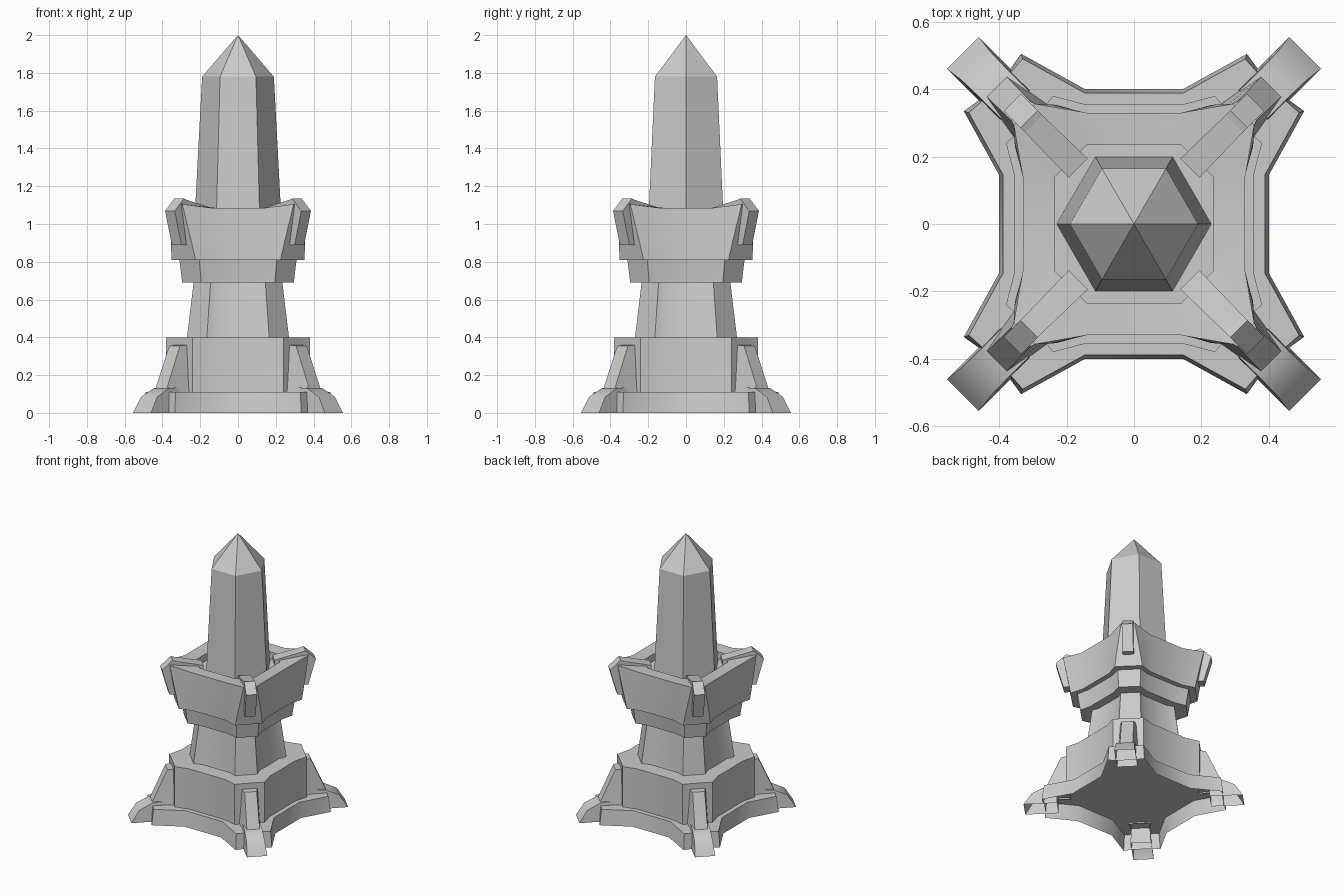
import bpy, bmesh, math
from mathutils import Matrix, Vector

if "Cube" in bpy.data.objects:
    bpy.data.objects.remove(bpy.data.objects["Cube"], do_unlink=True)

stone = bpy.data.materials.new("grey stone")
stone.use_nodes = True
GREY = (0.6, 0.6, 0.6, 1)
stone.diffuse_color = GREY
bsdf = stone.node_tree.nodes["Principled BSDF"]
bsdf.inputs["Base Color"].default_value = GREY
bsdf.inputs["Roughness"].default_value = 0.8


def loft(name, rings, bottom=True, top=True, turn=0.0):
    """Skin a stack of counter-clockwise rings, with optional end caps."""
    bm = bmesh.new()
    rows = [[bm.verts.new(p) for p in ring] for ring in rings]
    n = len(rows[0])
    for a, b in zip(rows, rows[1:]):
        for i in range(n):
            j = (i + 1) % n
            bm.faces.new((a[i], a[j], b[j], b[i]))
    if bottom:
        bm.faces.new(rows[0][::-1])
    if top:
        bm.faces.new(rows[-1])
    bm.transform(Matrix.Rotation(turn, 4, "Z"))
    mesh = bpy.data.meshes.new(name)
    bm.to_mesh(mesh)
    bm.free()
    mesh.materials.append(stone)
    obj = bpy.data.objects.new(name, mesh)
    bpy.context.collection.objects.link(obj)
    bpy.ops.object.select_all(action="DESELECT")
    obj.select_set(True)
    bpy.context.view_layer.objects.active = obj
    bpy.ops.object.shade_smooth_by_angle(angle=math.radians(32))
    return obj


def star(z, *half, lift=0.0):
    """Four-sided outline from half of one side; lift raises the tips."""
    pts = [Vector((x, -y, z + (lift if i else 0))) for i, (x, y) in enumerate(half)]
    side = [Vector((-p.x, p.y, p.z)) for p in reversed(pts)] + pts
    return [Matrix.Rotation(k * math.pi / 2, 3, "Z") @ p for k in range(4) for p in side]


def bar(r0, r1, w0, w1, z0, z1):
    """Rectangle across a diagonal arm: inner and outer radius, half widths, heights."""
    return [Vector(p) for p in ((r0, -w0, z0), (r1, -w1, z1), (r1, w1, z1), (r0, w0, z0))]


def hexagon(z, r):
    return [(r * math.cos(k * math.pi / 3), r * math.sin(k * math.pi / 3), z) for k in range(6)]


# Hollow plinth skirt around the body
body = ((0.145, 0.355), (0.24, 0.38), (0.257, 0.36))
loft("plinth_skirt", [
    star(0, (0.145, 0.4), (0.335, 0.505), (0.375, 0.45)),
    star(0.11, (0.145, 0.388), (0.33, 0.49), (0.37, 0.445)),
    star(0.11, *body)], bottom=False, top=False)

# Stacked tower tiers
loft("lower_body", [star(0.11, *body), star(0.4, *body)])
loft("column", [star(0.4, (0.11, 0.25), (0.165, 0.27)),
                star(0.69, (0.1, 0.215), (0.145, 0.235))])
loft("collar_band", [star(0.69, (0.12, 0.275), (0.195, 0.295)),
                     star(0.81, (0.12, 0.29), (0.205, 0.31))])

# Flared collar with a recessed socket
loft("collar", [
    star(0.81, (0.13, 0.325), (0.225, 0.352)),
    star(0.9, (0.135, 0.328), (0.245, 0.355)),
    star(1.085, (0.14, 0.33), (0.295, 0.357), lift=0.02),
    star(1.08, (0.07, 0.235), (0.14, 0.235)),
    star(1.03, (0.07, 0.235), (0.14, 0.235))])

# Pointed crystal
loft("crystal", [hexagon(1.02, 0.23), hexagon(1.78, 0.19), hexagon(2, 0.0005)])

# Diagonal feet, buttresses and collar prongs
for k, corner in enumerate(("back_left", "back_right", "front_right", "front_left")):
    turn = math.pi / 4 + k * math.pi / 2
    loft("foot_" + corner, [
        bar(0.5, 0.718, 0.067, 0.067, 0, 0),
        bar(0.5, 0.665, 0.06, 0.06, 0.135, 0.085),
        bar(0.5, 0.575, 0.058, 0.058, 0.135, 0.13)], bottom=False, turn=turn)
    loft("buttress_" + corner, [
        bar(0.42, 0.59, 0.072, 0.045, 0.1, 0.1),
        bar(0.42, 0.575, 0.07, 0.042, 0.13, 0.13),
        bar(0.42, 0.475, 0.055, 0.04, 0.36, 0.355)], bottom=False, turn=turn)
    loft("prong_" + corner, [
        bar(0.4, 0.46, 0.036, 0.036, 0.89, 0.89),
        bar(0.4, 0.51, 0.036, 0.036, 1.03, 1.07),
        bar(0.4, 0.44, 0.036, 0.036, 1.12, 1.135)], turn=turn)
    loft("prong_root_" + corner, [
        bar(0.235, 0.43, 0.04, 0.036, 1.05, 1.05),
        bar(0.235, 0.43, 0.04, 0.036, 1.085, 1.13)], turn=turn)
